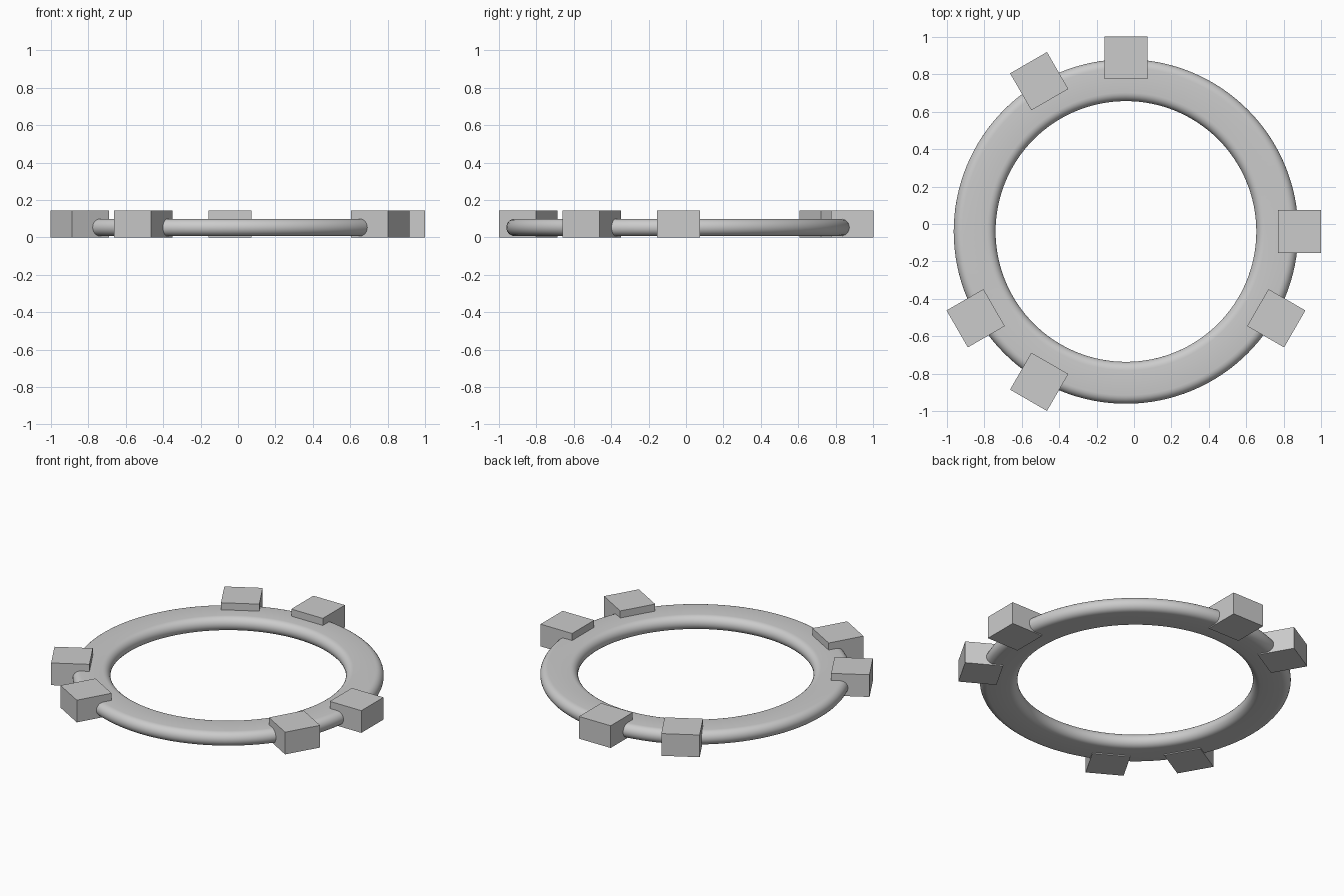
import bpy
import bmesh
from math import cos, sin, pi, radians
from mathutils import Matrix, Vector

cube = bpy.data.objects.get("Cube")
if cube:
    bpy.data.objects.remove(cube, do_unlink=True)

CENTRE = Vector((-0.043, -0.04, 0))
INNER, OUTER = 0.697, 0.921      # ring radii
RING_Z, ROUND = 0.053, 0.046     # ring mid height and edge rounding
BLOCK, BLOCK_H = 0.228, 0.145    # block footprint and height
BLOCK_R = 0.928                  # distance of blocks from the ring centre

grey = bpy.data.materials.new("light grey")
grey.use_nodes = True
colour = (0.6, 0.6, 0.6, 1)
grey.diffuse_color = colour
grey.node_tree.nodes["Principled BSDF"].inputs["Base Color"].default_value = colour


def add_object(name, bm):
    mesh = bpy.data.meshes.new(name)
    bmesh.ops.recalc_face_normals(bm, faces=bm.faces)
    bm.to_mesh(mesh)
    bm.free()
    mesh.materials.append(grey)
    obj = bpy.data.objects.new(name, mesh)
    bpy.context.collection.objects.link(obj)
    obj.location = CENTRE
    return obj


# Ring: a flat band with half-round edges, turned around z
bm = bmesh.new()
steps = 12
profile = []
for middle, start in ((OUTER - ROUND, -pi / 2), (INNER + ROUND, pi / 2)):
    for i in range(steps + 1):
        a = start + pi * i / steps
        profile.append(bm.verts.new((middle + ROUND * cos(a), 0, RING_Z + ROUND * sin(a))))
edges = [bm.edges.new((v, profile[(i + 1) % len(profile)])) for i, v in enumerate(profile)]
bmesh.ops.spin(bm, geom=profile + edges, cent=(0, 0, 0), axis=(0, 0, 1),
               angle=2 * pi, steps=128, use_merge=True)
bmesh.ops.remove_doubles(bm, verts=bm.verts, dist=0.0001)
ring = add_object("ring", bm)
bpy.context.view_layer.objects.active = ring
ring.select_set(True)
bpy.ops.object.shade_smooth_by_angle(angle=radians(30))

# Blocks: square keys straddling the outer rim
for angle in (0, 90, 120, 210, 240, 330):
    bm = bmesh.new()
    place = (Matrix.Rotation(radians(angle), 4, "Z")
             @ Matrix.Translation((BLOCK_R, 0, BLOCK_H / 2))
             @ Matrix.Diagonal((BLOCK, BLOCK, BLOCK_H, 1)))
    bmesh.ops.create_cube(bm, size=1, matrix=place)
    add_object(f"rim_block_{angle}", bm)
